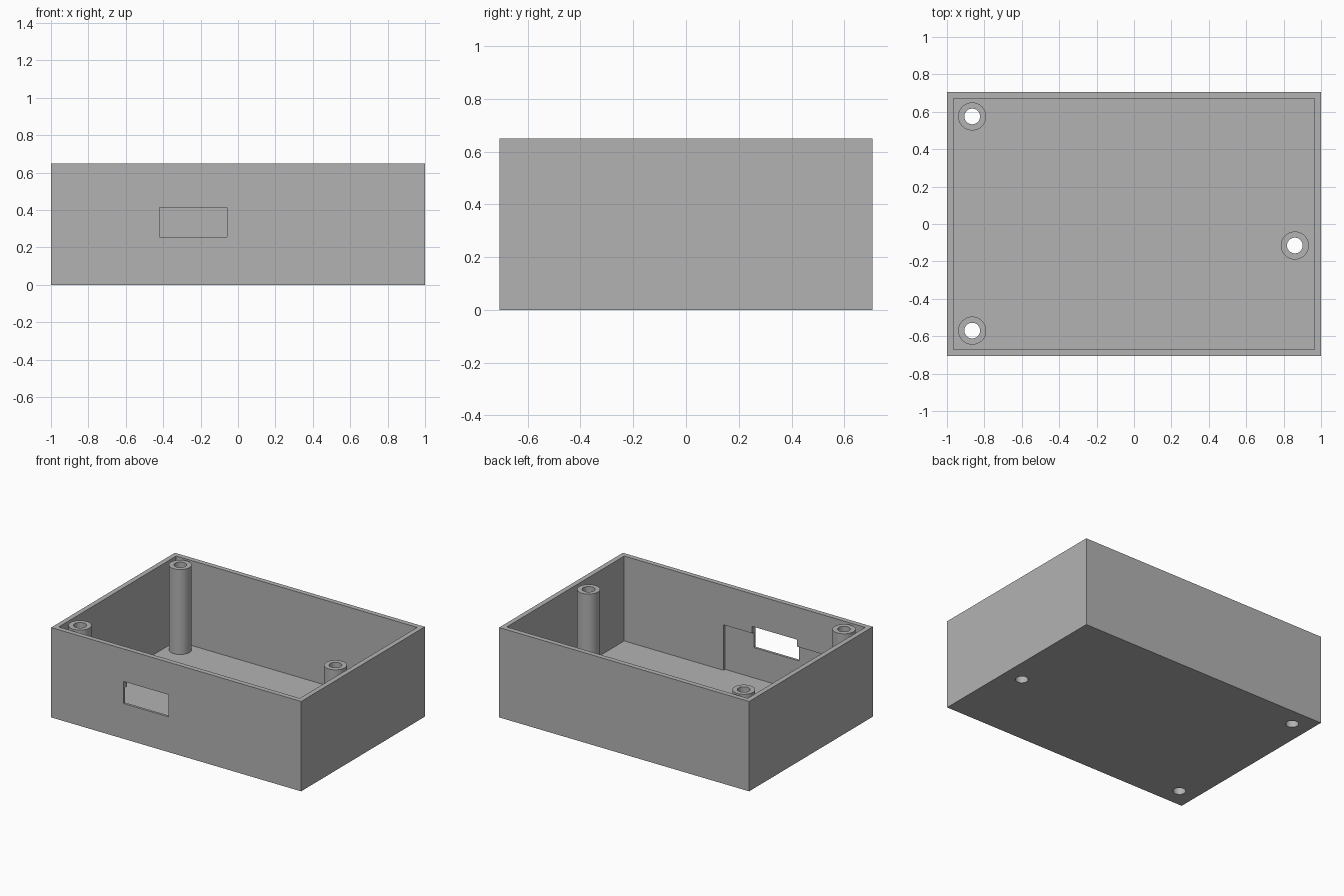
import bpy

if "Cube" in bpy.data.objects:
    bpy.data.objects.remove(bpy.data.objects["Cube"], do_unlink=True)

# Overall dimensions
WIDTH, DEPTH, HEIGHT = 2.0, 1.414, 0.65
WALL = 0.036
FRONT = -DEPTH / 2
POSTS = [(-0.865, 0.575), (-0.865, -0.57), (0.86, -0.115)]
POST_RADIUS, HOLE_RADIUS = 0.075, 0.042

grey = bpy.data.materials.new("plain grey")
grey.use_nodes = True
grey.diffuse_color = (0.45, 0.45, 0.45, 1)
grey.node_tree.nodes["Principled BSDF"].inputs["Base Color"].default_value = grey.diffuse_color


def block(name, low, high):
    """Box spanning two opposite corners."""
    centre = [(a + b) / 2 for a, b in zip(low, high)]
    bpy.ops.mesh.primitive_cube_add(size=1, location=centre)
    obj = bpy.context.object
    obj.name = name
    obj.scale = [b - a for a, b in zip(low, high)]
    bpy.ops.object.transform_apply(location=True, rotation=False, scale=True)
    obj.data.materials.append(grey)
    return obj


def cylinder(name, x, y, radius, bottom, top):
    """Upright round bar between two heights."""
    bpy.ops.mesh.primitive_cylinder_add(
        vertices=48, radius=radius, depth=top - bottom,
        location=(x, y, (bottom + top) / 2))
    obj = bpy.context.object
    obj.name = name
    obj.data.materials.append(grey)
    return obj


def cut(target, cutter):
    """Subtract the cutter from the target and discard it."""
    mod = target.modifiers.new("cut", 'BOOLEAN')
    mod.operation = 'DIFFERENCE'
    mod.solver = 'EXACT'
    mod.object = cutter
    bpy.ops.object.select_all(action='DESELECT')
    bpy.context.view_layer.objects.active = target
    target.select_set(True)
    bpy.ops.object.modifier_apply(modifier=mod.name)
    bpy.data.objects.remove(cutter, do_unlink=True)


def finish(obj):
    bpy.ops.object.select_all(action='DESELECT')
    bpy.context.view_layer.objects.active = obj
    obj.select_set(True)
    bpy.ops.object.shade_smooth_by_angle(angle=0.6)


# Open-topped shell with floor
shell = block("box_shell", (-WIDTH / 2, FRONT, 0), (WIDTH / 2, -FRONT, HEIGHT))
cut(shell, block("cavity_cutter", (-WIDTH / 2 + WALL, FRONT + WALL, WALL),
                 (WIDTH / 2 - WALL, -FRONT - WALL, HEIGHT + 0.2)))

# Thinned pocket inside the front wall, down to the floor
cut(shell, block("pocket_cutter", (-0.65, FRONT + 0.018, WALL),
                 (0.17, FRONT + WALL + 0.1, 0.365)))

# Connector window through the front wall
cut(shell, block("window_cutter", (-0.42, FRONT - 0.1, 0.255),
                 (-0.06, FRONT + WALL + 0.1, 0.415)))

# Hollow screw posts, with their holes carried through the floor
for number, (x, y) in enumerate(POSTS, 1):
    post = cylinder(f"screw_post_{number}", x, y, POST_RADIUS, WALL, HEIGHT)
    for part in (post, shell):
        cut(part, cylinder("hole_cutter", x, y, HOLE_RADIUS, -0.1, HEIGHT + 0.1))
    finish(post)

finish(shell)
